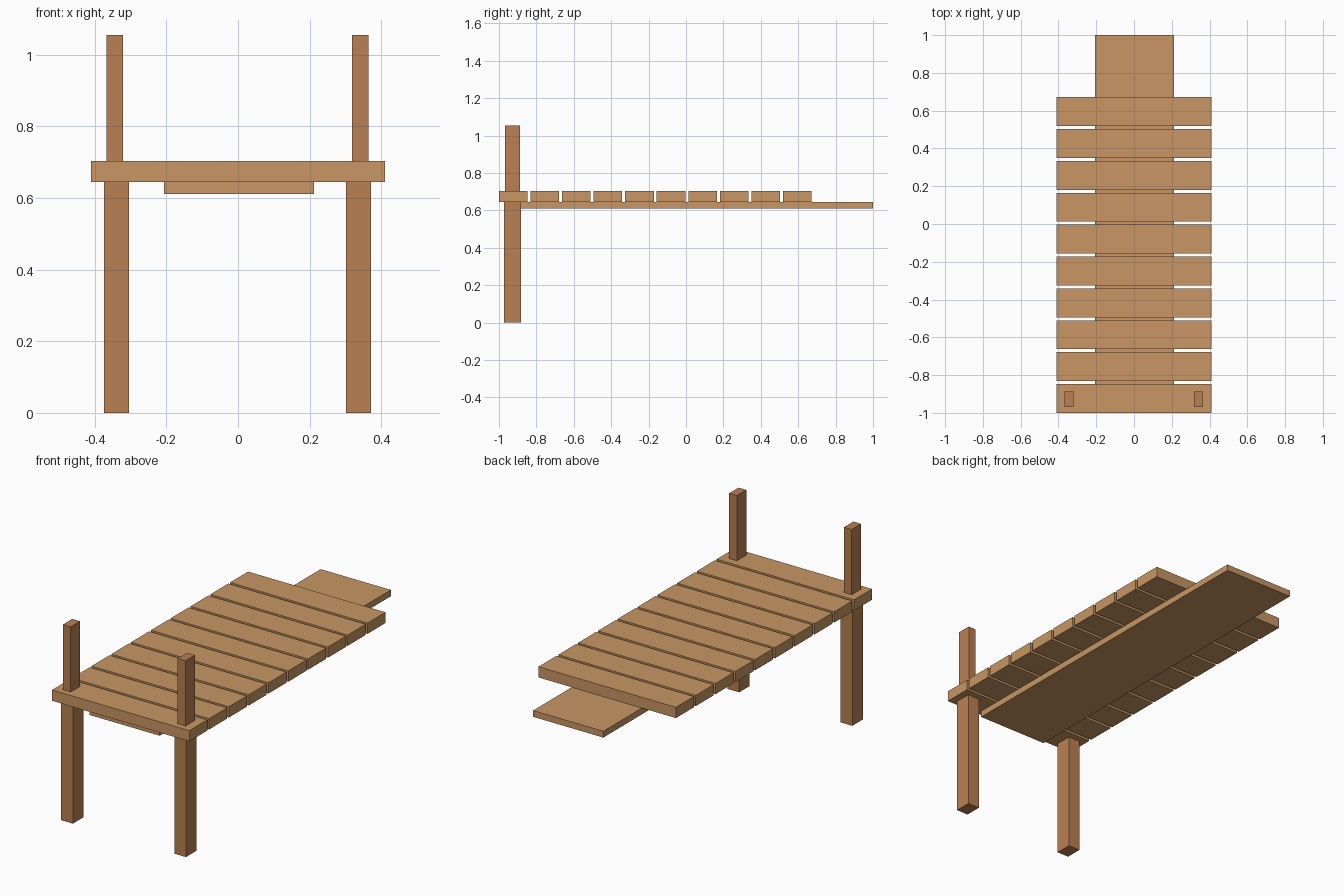
import bpy

if "Cube" in bpy.data.objects:
    bpy.data.objects.remove(bpy.data.objects["Cube"])


def material(name, rgb):
    m = bpy.data.materials.new(name)
    m.diffuse_color = (*rgb, 1.0)
    m.use_nodes = True
    m.node_tree.nodes["Principled BSDF"].inputs["Base Color"].default_value = m.diffuse_color
    return m


plank_wood = material("plank_wood", (0.58, 0.305, 0.125))
post_wood = material("post_wood", (0.485, 0.215, 0.085))


def box(name, x, y, z, mat):
    """Box from (min, max) ranges on each axis."""
    bpy.ops.mesh.primitive_cube_add(size=1)
    ob = bpy.context.object
    ob.name = name
    ob.location = [(a + b) / 2 for a, b in (x, y, z)]
    ob.scale = [b - a for a, b in (x, y, z)]
    bpy.ops.object.transform_apply(location=False, rotation=False, scale=True)
    ob.data.materials.append(mat)
    return ob


# Deck planks laid across the walkway
COUNT, PITCH, WIDTH = 10, 0.1687, 0.153
for i in range(COUNT):
    y0 = -1 + i * PITCH
    box(f"deck_plank_{i + 1}", (-0.41, 0.41), (y0, y0 + WIDTH), (0.645, 0.703), plank_wood)

# Long support board under the deck, sticking out at the back
box("support_board", (-0.207, 0.212), (-0.97, 1.0), (0.611, 0.645), plank_wood)

# Thick legs below and thinner posts above, on both sides
for side, s in (("left", -1), ("right", 1)):
    leg_x = -0.0015 + s * 0.3375
    post_x = -0.0015 + s * 0.3425
    box(f"{side}_leg", (leg_x - 0.035, leg_x + 0.035), (-0.973, -0.883), (0, 0.646), post_wood)
    box(f"{side}_upper_post", (post_x - 0.023, post_x + 0.023), (-0.968, -0.888), (0.70, 1.055), post_wood)
